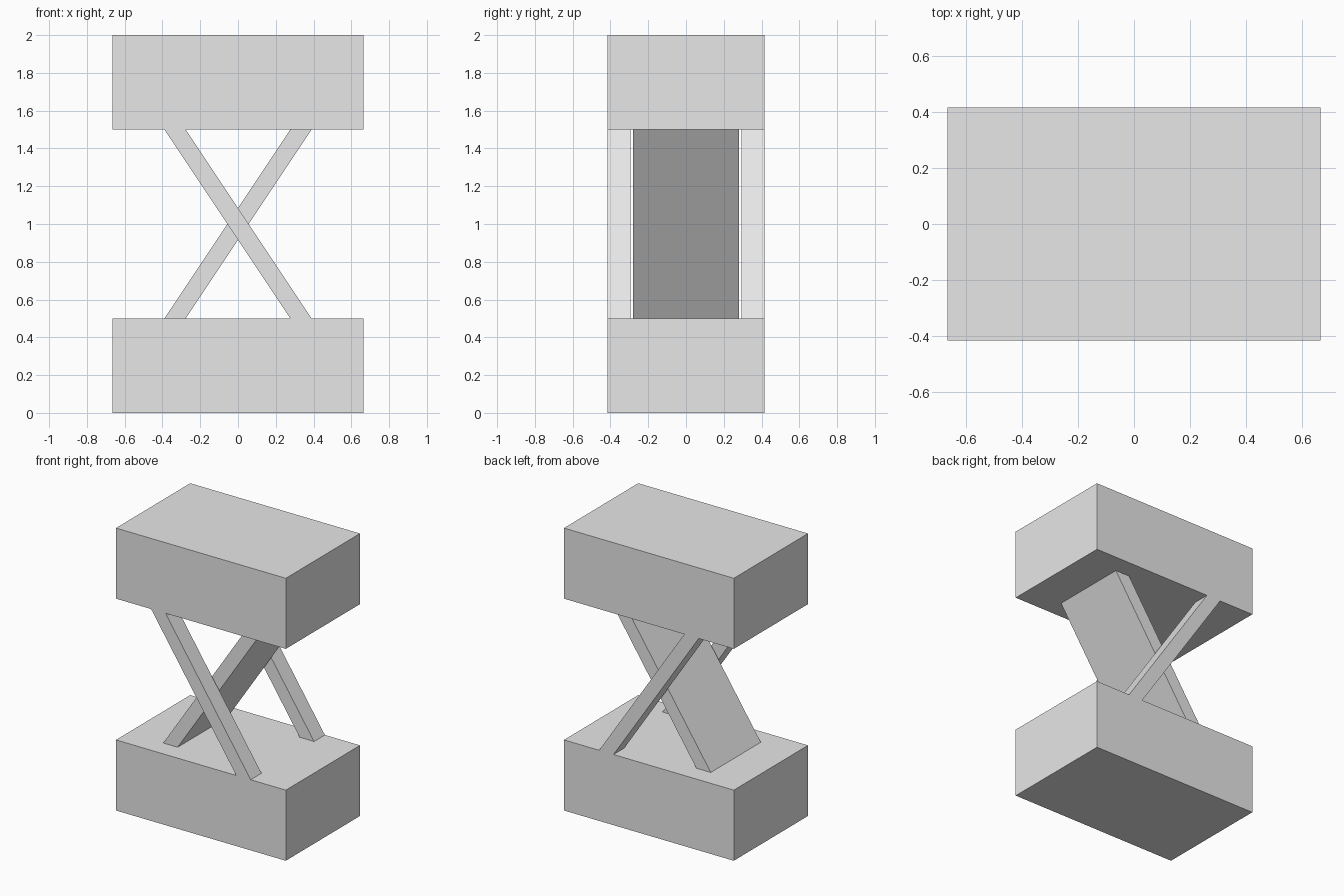
import bpy
import bmesh

if "Cube" in bpy.data.objects:
    bpy.data.objects.remove(bpy.data.objects["Cube"], do_unlink=True)

grey = bpy.data.materials.new("plain_grey")
grey.use_nodes = True
colour = (0.8, 0.8, 0.8, 1)
grey.diffuse_color = colour
grey.node_tree.nodes["Principled BSDF"].inputs["Base Color"].default_value = colour


def extrude_profile(name, profile, y0, y1):
    """Extrude an x-z outline from y0 to y1."""
    bm = bmesh.new()
    face = bm.faces.new([bm.verts.new((x, y0, z)) for x, z in profile])
    result = bmesh.ops.extrude_face_region(bm, geom=[face])
    verts = [v for v in result["geom"] if isinstance(v, bmesh.types.BMVert)]
    bmesh.ops.translate(bm, verts=verts, vec=(0, y1 - y0, 0))
    bmesh.ops.recalc_face_normals(bm, faces=bm.faces)
    mesh = bpy.data.meshes.new(name)
    bm.to_mesh(mesh)
    bm.free()
    mesh.materials.append(grey)
    obj = bpy.data.objects.new(name, mesh)
    bpy.context.collection.objects.link(obj)
    return obj


HALF_X, HALF_Y = 0.665, 0.415
LOW, HIGH = 0.5, 1.5        # gap between the blocks
INNER, OUTER = 0.277, 0.39  # slanted strut ends


def block(name, z0, z1):
    outline = [(-HALF_X, z0), (HALF_X, z0), (HALF_X, z1), (-HALF_X, z1)]
    extrude_profile(name, outline, -HALF_Y, HALF_Y)


def strut(name, top_side, y0, y1):
    s = top_side
    outline = [(-s * OUTER, LOW), (-s * INNER, LOW),
               (s * OUTER, HIGH), (s * INNER, HIGH)]
    extrude_profile(name, outline, y0, y1)


# Base and top blocks
block("base_block", 0, LOW)
block("top_block", HIGH, 2)

# Crossed supports: two narrow outer bars around one wide plate
strut("front_bar", -1, -HALF_Y, -0.294)
strut("back_bar", -1, 0.294, HALF_Y)
strut("middle_plate", 1, -0.28, 0.28)
